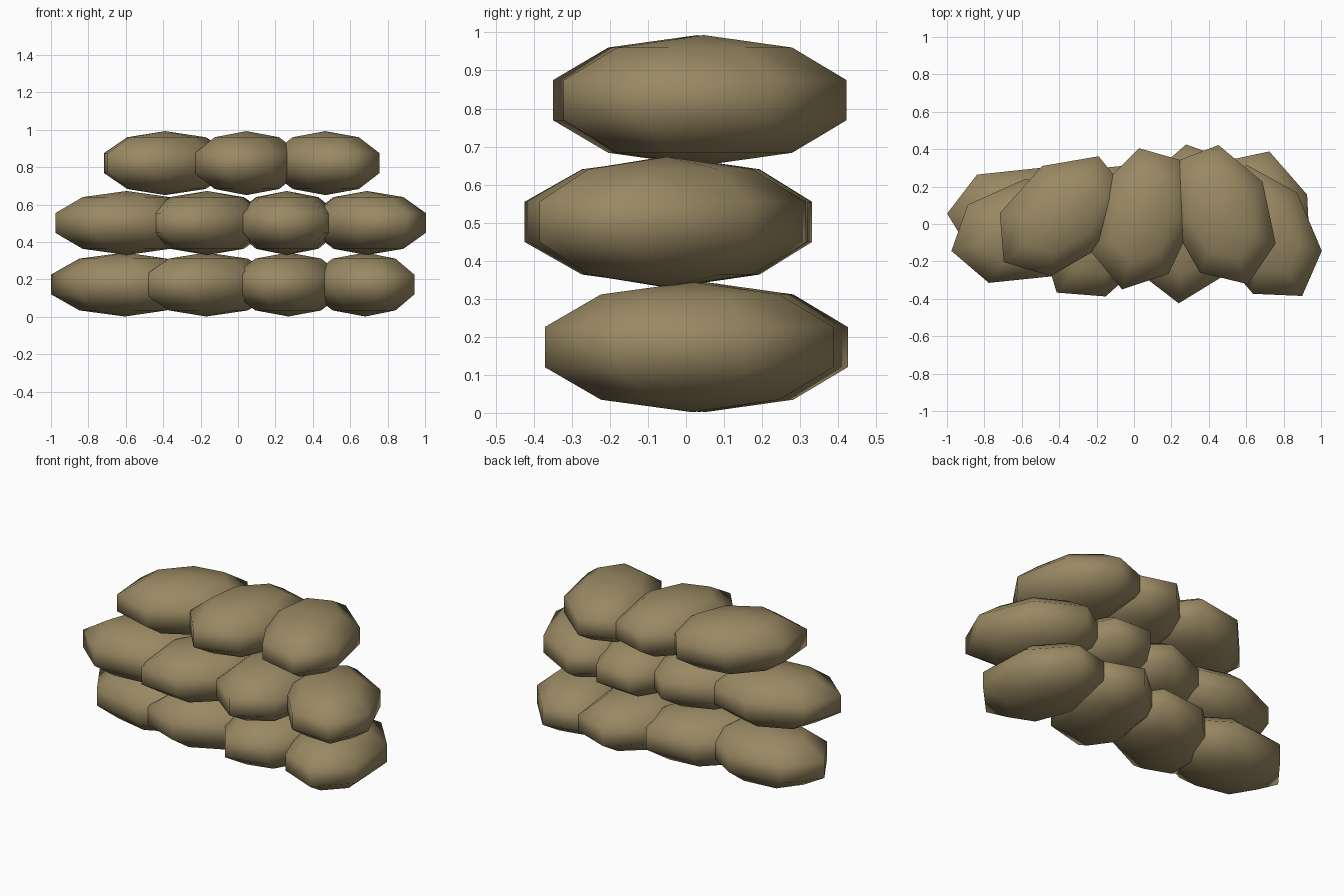
import bpy, bmesh, math
from mathutils import Matrix

cube = bpy.data.objects.get("Cube")
if cube:
    bpy.data.objects.remove(cube, do_unlink=True)

# Burlap colour
burlap = bpy.data.materials.new("burlap_tan")
burlap.use_nodes = True
colour = (0.32, 0.25, 0.125, 1)
burlap.diffuse_color = colour
bsdf = burlap.node_tree.nodes["Principled BSDF"]
bsdf.inputs["Base Color"].default_value = colour
bsdf.inputs["Roughness"].default_value = 0.9


# One low-poly bag: a flattened sphere with a corner pointing along local +x
def make_bag_mesh(length, width, height):
    bm = bmesh.new()
    bmesh.ops.create_uvsphere(bm, u_segments=7, v_segments=5, radius=1)
    rim = next(v.co for v in bm.verts if math.hypot(v.co.x, v.co.y) > 0.1)
    phase = math.atan2(rim.y, rim.x)
    bm.transform(Matrix.Rotation(-phase, 4, "Z"))
    bm.transform(Matrix.Diagonal((length, width, height, 1)))
    for f in bm.faces:
        f.smooth = True
    mesh = bpy.data.meshes.new("sandbag")
    bm.to_mesh(mesh)
    bm.free()
    mesh.materials.append(burlap)
    return mesh


bag = make_bag_mesh(0.415, 0.291, 0.171)

# Rows of the stack: height, then x, y and heading of each bag
rows = {
    "bottom": (0.173, [(-0.605, 0.035, 177), (-0.17, 0.02, 215),
                       (0.27, 0.05, -110), (0.68, 0.015, -78)]),
    "middle": (0.502, [(-0.595, -0.042, 195), (-0.165, -0.06, 231),
                       (0.26, -0.03, -93), (0.69, -0.05, -58)]),
    "top": (0.822, [(-0.39, 0.045, 219), (0.045, 0.03, -106),
                    (0.467, 0.047, -69)]),
}
for row, (z, bags) in rows.items():
    for i, (x, y, heading) in enumerate(bags, 1):
        obj = bpy.data.objects.new(f"{row}_sandbag_{i}", bag)
        obj.location = (x, y, z)
        obj.rotation_euler.z = math.radians(heading)
        bpy.context.collection.objects.link(obj)
